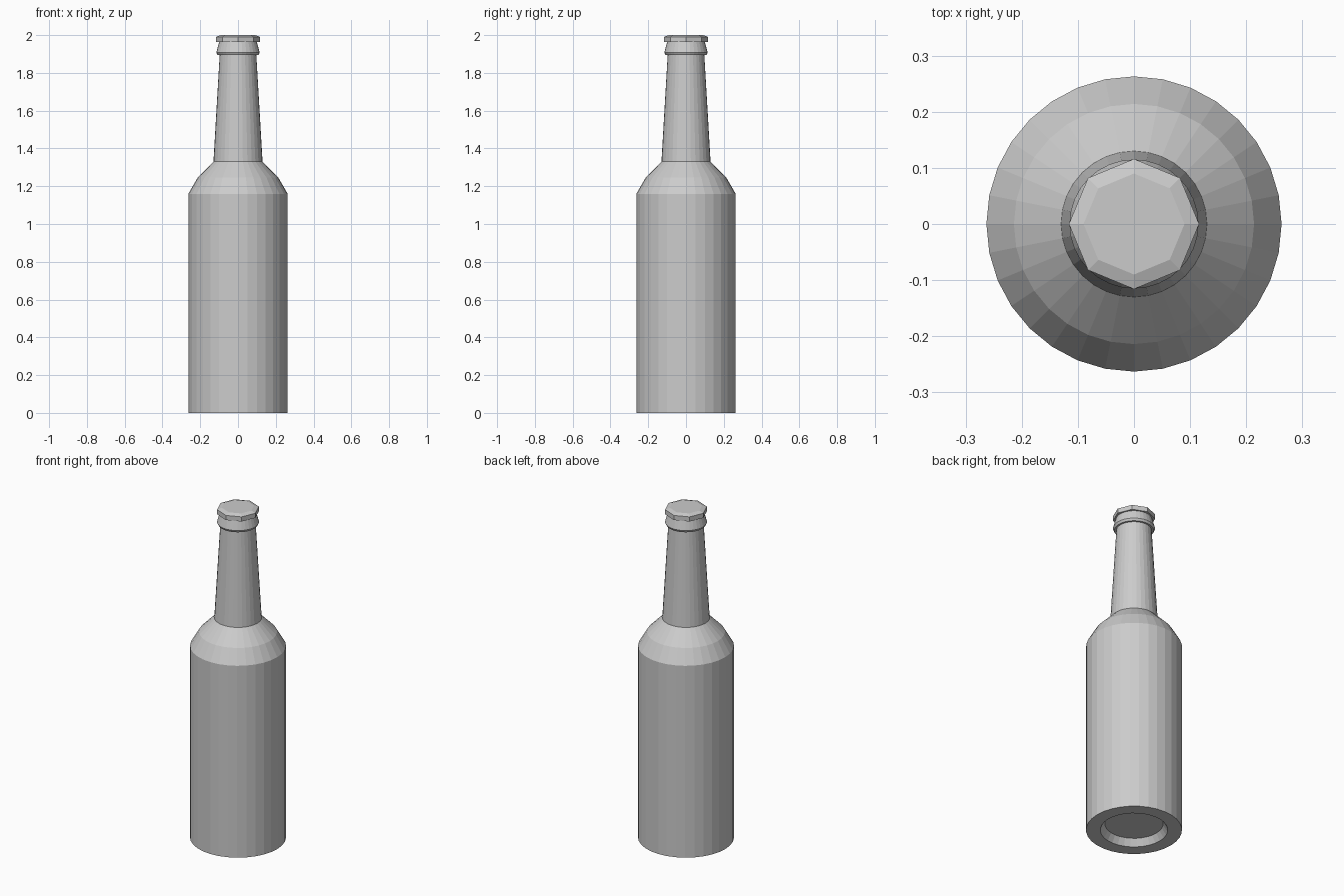
import bpy, bmesh
from math import cos, sin, tau

if "Cube" in bpy.data.objects:
    bpy.data.objects.remove(bpy.data.objects["Cube"])


def lathe(name, profile, sides):
    """Revolve (radius, z) points about z and close both ends."""
    bm = bmesh.new()
    rings = [[bm.verts.new((r * cos(tau * i / sides), r * sin(tau * i / sides), z))
              for i in range(sides)] for r, z in profile]
    for a, b in zip(rings, rings[1:]):
        for i in range(sides):
            j = (i + 1) % sides
            bm.faces.new((a[i], a[j], b[j], b[i]))
    bm.faces.new(rings[0][::-1])
    bm.faces.new(rings[-1])
    bmesh.ops.recalc_face_normals(bm, faces=bm.faces)
    mesh = bpy.data.meshes.new(name)
    bm.to_mesh(mesh)
    bm.free()
    obj = bpy.data.objects.new(name, mesh)
    bpy.context.collection.objects.link(obj)
    return obj


# Bottle glass: recessed base, straight body, shoulder, tapered neck, flared lip
lathe("bottle", [
    (0.16, 0.04), (0.185, 0.0), (0.263, 0.0),
    (0.263, 1.16), (0.214, 1.245), (0.13, 1.33),
    (0.097, 1.895), (0.108, 1.895), (0.115, 1.908), (0.10, 1.963),
], 32)

# Eight-sided bottle cap with a chamfered top
lathe("cap", [(0.116, 1.963), (0.116, 1.991), (0.09, 2.0)], 8)
